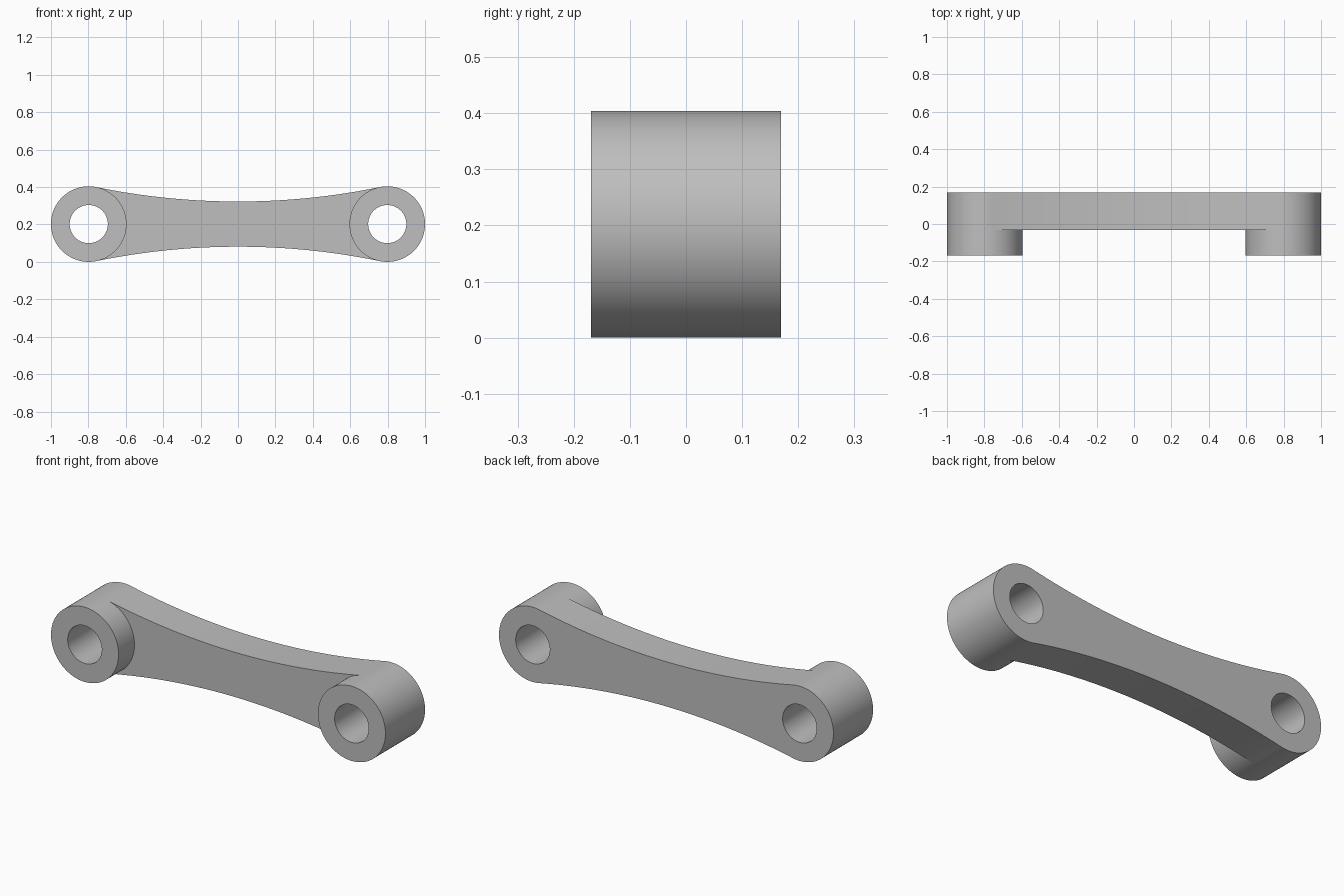
import bpy, bmesh, math
from mathutils import Matrix

cube = bpy.data.objects.get("Cube")
if cube:
    bpy.data.objects.remove(cube, do_unlink=True)

BOSS_X, BOSS_R, HOLE_R, WAIST = 0.798, 0.202, 0.102, 0.121
FRONT, BACK, ARM_FRONT = -0.169, 0.169, -0.033
# Radius of the waist arc that runs tangent into both bosses
ARC_R = (BOSS_X**2 + WAIST**2 - BOSS_R**2) / (2 * (BOSS_R - WAIST))

grey = bpy.data.materials.new("satin grey")
grey.use_nodes = True
colour = (0.52, 0.52, 0.52, 1)
grey.diffuse_color = colour
grey.node_tree.nodes["Principled BSDF"].inputs["Base Color"].default_value = colour


def prism(name, profile, y0, y1):
    """Extrude an (x, z) profile along y."""
    bm = bmesh.new()
    face = bm.faces.new([bm.verts.new((x, y0, z + BOSS_R)) for x, z in profile])
    new = bmesh.ops.extrude_face_region(bm, geom=[face])["geom"]
    verts = [v for v in new if isinstance(v, bmesh.types.BMVert)]
    bmesh.ops.translate(bm, verts=verts, vec=(0, y1 - y0, 0))
    bmesh.ops.recalc_face_normals(bm, faces=bm.faces)
    mesh = bpy.data.meshes.new(name)
    bm.to_mesh(mesh)
    bm.free()
    mesh.materials.append(grey)
    obj = bpy.data.objects.new(name, mesh)
    bpy.context.collection.objects.link(obj)
    return obj


def circle(cx, r, n=96):
    return [(cx + r * math.cos(math.tau * i / n), r * math.sin(math.tau * i / n))
            for i in range(n)]


def combine(target, tool, operation):
    """Apply a boolean and discard the tool."""
    mod = target.modifiers.new("join", "BOOLEAN")
    mod.operation, mod.object, mod.solver = operation, tool, "EXACT"
    bpy.context.view_layer.objects.active = target
    bpy.ops.object.modifier_apply(modifier=mod.name)
    bpy.data.objects.remove(tool, do_unlink=True)


# Waisted arm, ending where its arcs touch the bosses
sweep = math.asin(BOSS_X / (ARC_R + BOSS_R))
angles = [sweep * (i / 20 - 1) for i in range(41)]
upper = [(ARC_R * math.sin(a), WAIST + ARC_R * (1 - math.cos(a)) - 0.0002) for a in angles]
link = prism("link_arm", upper + [(x, -z) for x, z in reversed(upper)], ARM_FRONT, BACK)

# Bosses at both ends, then through holes
for side in (-1, 1):
    combine(link, prism("boss", circle(side * BOSS_X, BOSS_R), FRONT, BACK), "UNION")
for side in (-1, 1):
    combine(link, prism("bore", circle(side * BOSS_X, HOLE_R), FRONT - 0.1, BACK + 0.1), "DIFFERENCE")

bpy.ops.object.select_all(action="DESELECT")
link.select_set(True)
bpy.context.view_layer.objects.active = link
bpy.ops.object.shade_smooth_by_angle(angle=math.radians(30))
